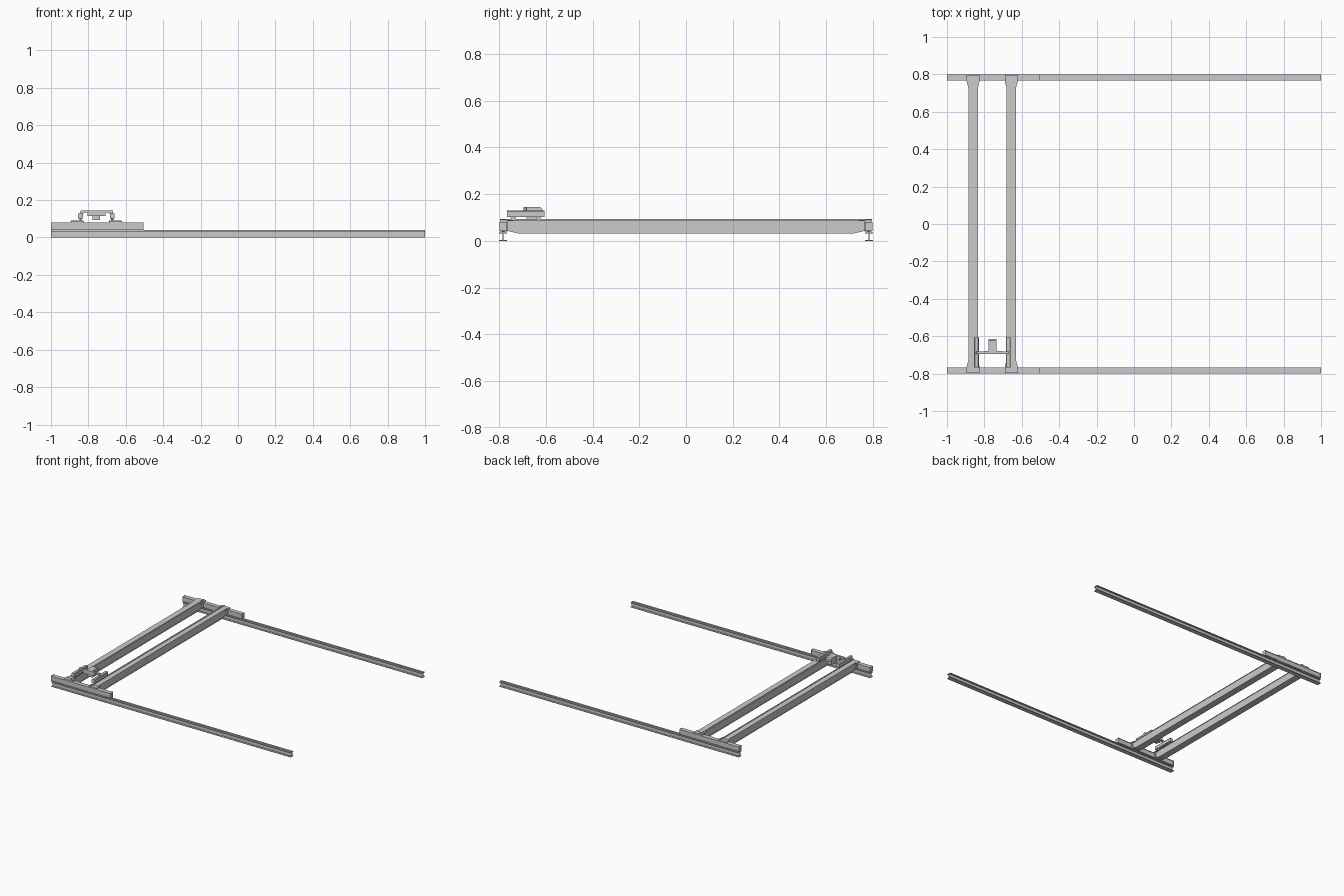
import bpy, bmesh
from math import pi

if "Cube" in bpy.data.objects:
    bpy.data.objects.remove(bpy.data.objects["Cube"])


def prism(name, pts, a, b, axis):
    """Extrude a 2D profile from a to b. Axis X: pts=(y,z), Y: pts=(x,z), Z: pts=(x,y)."""
    def place(p, t):
        return {'X': (t, p[0], p[1]), 'Y': (p[0], t, p[1]), 'Z': (p[0], p[1], t)}[axis]
    bm = bmesh.new()
    face = bm.faces.new([bm.verts.new(place(p, a)) for p in pts])
    ext = bmesh.ops.extrude_face_region(bm, geom=[face])
    d = place((0, 0), b - a)
    bmesh.ops.translate(bm, vec=d, verts=[g for g in ext['geom'] if isinstance(g, bmesh.types.BMVert)])
    bmesh.ops.recalc_face_normals(bm, faces=bm.faces)
    me = bpy.data.meshes.new(name)
    bm.to_mesh(me)
    bm.free()
    ob = bpy.data.objects.new(name, me)
    bpy.context.collection.objects.link(ob)
    return ob


def box(name, x0, x1, y0, y1, z0, z1):
    return prism(name, [(x0, y0), (x1, y0), (x1, y1), (x0, y1)], z0, z1, 'Z')


def wheel(name, x, y, z, r, w, axis):
    rot = (0, pi / 2, 0) if axis == 'X' else (pi / 2, 0, 0)
    bpy.ops.mesh.primitive_cylinder_add(vertices=20, radius=r, depth=w, location=(x, y, z), rotation=rot)
    bpy.context.object.name = name
    bpy.ops.object.shade_smooth_by_angle()


def i_profile(c, w, z0, z1, t, web):
    """Symmetric I-beam outline."""
    h, k = w / 2, web / 2
    return [(c - h, z0), (c + h, z0), (c + h, z0 + t), (c + k, z0 + t), (c + k, z1 - t), (c + h, z1 - t),
            (c + h, z1), (c - h, z1), (c - h, z1 - t), (c - k, z1 - t), (c - k, z0 + t), (c - h, z0 + t)]


GIRDERS = (-0.86, -0.656)

# Runway rails and end carriages on both sides
for s, side in ((-1, 'front'), (1, 'back')):
    c = s * 0.783
    prism(side + '_runway_beam', i_profile(c, 0.034, 0, 0.035, 0.003, 0.004), -1, 1, 'X')
    box(side + '_runway_rail', -1, 1, c - 0.004, c + 0.004, 0.035, 0.039)
    box(side + '_carriage_body', -0.998, -0.507, c - 0.013, c + 0.013, 0.043, 0.077)
    for z in (0.041, 0.076):
        box(side + '_carriage_flange', -0.998, -0.507, c - 0.016, c + 0.016, z, z + 0.003)
    for x in (-1, -0.508):
        box(side + '_carriage_end_plate', x, x + 0.003, c - 0.016, c + 0.016, 0.041, 0.081)
    for x in (-0.96, -0.545):
        wheel(side + '_carriage_wheel', x, c, 0.053, 0.0145, 0.012, 'Y')

# Twin box girders with tapered ends
for g in GIRDERS:
    web = [(-0.767, 0.045), (-0.72, 0.034), (0.72, 0.034), (0.767, 0.045), (0.767, 0.088), (-0.767, 0.088)]
    prism('girder_web', web, g - 0.022, g + 0.022, 'X')
    low = [(-0.767, 0.043), (-0.72, 0.032), (0.72, 0.032), (0.767, 0.043),
           (0.767, 0.046), (0.72, 0.035), (-0.72, 0.035), (-0.767, 0.046)]
    prism('girder_bottom_flange', low, g - 0.0255, g + 0.0255, 'X')
    box('girder_top_flange', g - 0.0255, g + 0.0255, -0.767, 0.767, 0.087, 0.09)
    # Flared connections onto the carriages
    for s, side in ((-1, 'front'), (1, 'back')):
        flare = [(g - 0.0255, s * 0.728), (g - 0.035, s * 0.765), (g - 0.035, s * 0.797),
                 (g + 0.035, s * 0.797), (g + 0.035, s * 0.765), (g + 0.0255, s * 0.728)]
        prism(side + '_top_gusset', flare, 0.084, 0.088, 'Z')
        prism(side + '_bottom_gusset', flare[1:5], 0.039, 0.042, 'Z')
        box(side + '_saddle', g - 0.032, g + 0.032, s * 0.783 - 0.014, s * 0.783 + 0.014, 0.078, 0.085)
        box(side + '_joint_plate', g - 0.033, g + 0.033, s * 0.766 - 0.002, s * 0.766 + 0.002, 0.043, 0.09)

# Trolley: side frames, wheels and travel rails
for x, side in ((-0.842, 'left'), (-0.672, 'right')):
    box(side + '_trolley_rail', x - 0.004, x + 0.004, -0.797, 0.797, 0.09, 0.093)
    prism(side + '_trolley_frame',
          [(x - 0.013, 0.102), (x + 0.013, 0.102), (x + 0.013, 0.125), (x + 0.009, 0.13),
           (x - 0.009, 0.13), (x - 0.013, 0.125)], -0.766, -0.606, 'Y')
    for y in (-0.74, -0.632):
        wheel(side + '_trolley_wheel', x, y, 0.106, 0.0135, 0.012, 'X')

# Arched cross member and hoist
arch = [(-0.845, 0.115), (-0.83, 0.115), (-0.83, 0.125), (-0.822, 0.133), (-0.692, 0.133),
        (-0.684, 0.125), (-0.684, 0.115), (-0.669, 0.115), (-0.669, 0.145), (-0.839, 0.145), (-0.845, 0.137)]
prism('trolley_cross_member', arch, -0.694, -0.682, 'Y')
prism('hoist_body', [(-0.69, 0.118), (-0.615, 0.118), (-0.615, 0.136), (-0.624, 0.145), (-0.69, 0.145)],
      -0.779, -0.735, 'X')
box('hoist_hook_block', -0.777, -0.737, -0.684, -0.625, 0.094, 0.119)
box('hoist_mount', -0.805, -0.709, -0.696, -0.68, 0.115, 0.145)
